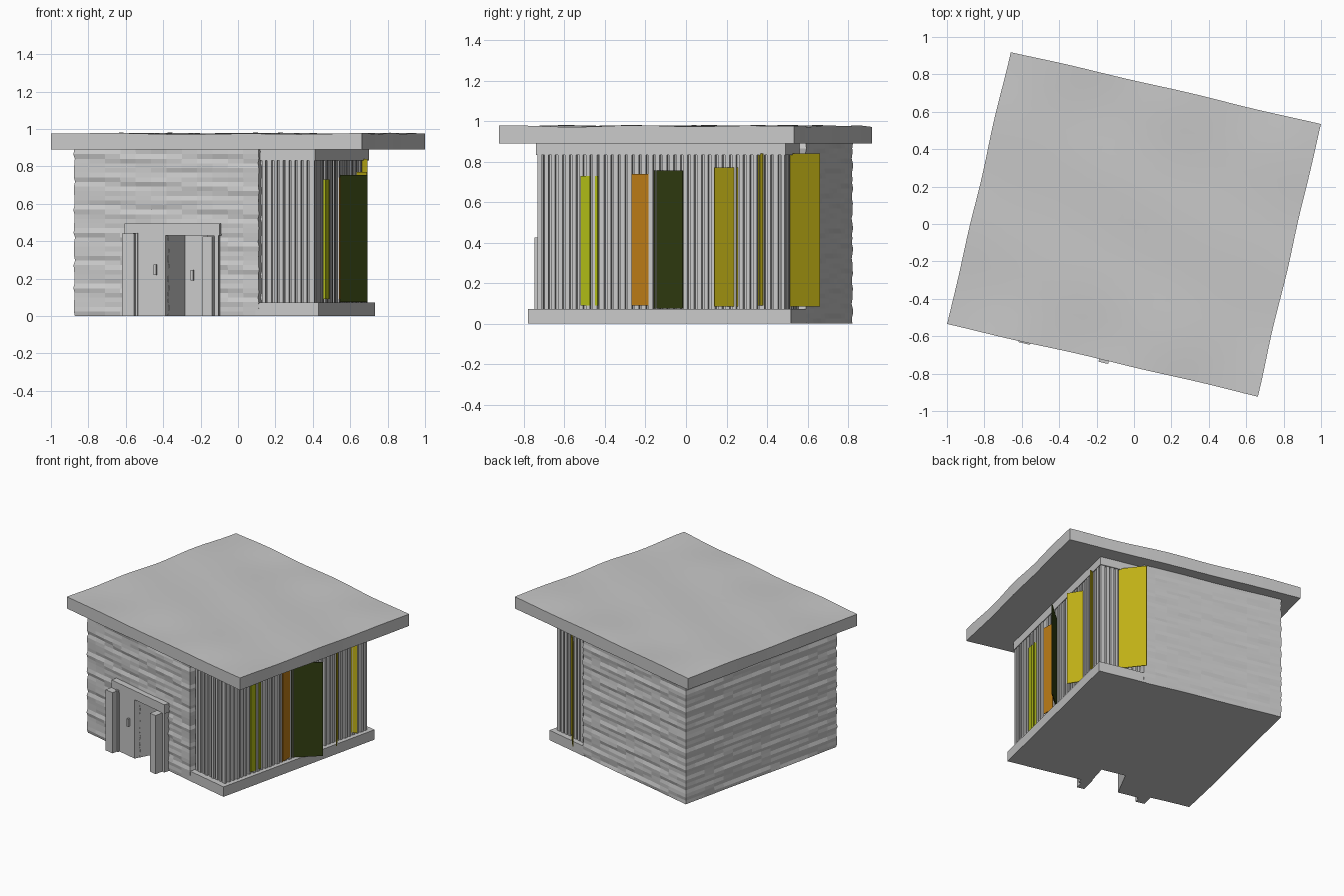
import bpy, bmesh, math, random
from mathutils import Matrix, Vector

if "Cube" in bpy.data.objects:
    bpy.data.objects.remove(bpy.data.objects["Cube"])

random.seed(4)
TURN = Matrix.Rotation(math.radians(-13.1), 4, 'Z')   # the whole building is turned on its plot


def material(name, rgb):
    m = bpy.data.materials.new(name)
    m.diffuse_color = (*rgb, 1)
    m.use_nodes = True
    m.node_tree.nodes["Principled BSDF"].inputs["Base Color"].default_value = m.diffuse_color
    return m


GREY = material("plaster_grey", (0.58, 0.58, 0.58))
LIME = material("lime", (0.42, 0.48, 0.008))
ORANGE = material("orange", (0.50, 0.20, 0.008))
GREEN = material("dark_green", (0.033, 0.050, 0.006))
YELLOW = material("yellow", (0.52, 0.43, 0.008))


def finish(name, bm, mat, smooth=False):
    bmesh.ops.recalc_face_normals(bm, faces=bm.faces)
    bm.transform(TURN)
    me = bpy.data.meshes.new(name)
    bm.to_mesh(me)
    bm.free()
    ob = bpy.data.objects.new(name, me)
    bpy.context.collection.objects.link(ob)
    me.materials.append(mat)
    if smooth:
        bpy.ops.object.select_all(action='DESELECT')
        ob.select_set(True)
        bpy.context.view_layer.objects.active = ob
        bpy.ops.object.shade_smooth_by_angle(angle=math.radians(35))
    return ob


def add_box(bm, u0, u1, v0, v1, z0, z1):
    m = Matrix.Translation(((u0 + u1) / 2, (v0 + v1) / 2, (z0 + z1) / 2)) \
        @ Matrix.Diagonal((u1 - u0, v1 - v0, z1 - z0, 1))
    bmesh.ops.create_cube(bm, size=1, matrix=m)


def box(name, *dims, mat=GREY):
    bm = bmesh.new()
    add_box(bm, *dims)
    return finish(name, bm, mat)


def add_prism(bm, pts, z0, z1):
    face = bm.faces.new([bm.verts.new((u, v, z0)) for u, v in pts])
    r = bmesh.ops.extrude_face_region(bm, geom=[face])
    for e in r["geom"]:
        if isinstance(e, bmesh.types.BMVert):
            e.co.z = z1


def sliced_box(dims, counts):
    """Box cut into a regular grid along each axis."""
    bm = bmesh.new()
    add_box(bm, *dims)
    for axis, n in enumerate(counts):
        lo, hi = dims[axis * 2], dims[axis * 2 + 1]
        no = Vector([1.0 if i == axis else 0.0 for i in range(3)])
        for k in range(1, n):
            bmesh.ops.bisect_plane(bm, geom=bm.verts[:] + bm.edges[:] + bm.faces[:],
                                   plane_co=no * (lo + (hi - lo) * k / n), plane_no=no)
    bm.normal_update()
    return bm


# Solid hall with gently furrowed walls
bm = sliced_box((-0.745, 0.267, -0.662, 0.67, 0, 0.89), (12, 16, 36))
for v in bm.verts:
    n = Vector((v.normal.x, v.normal.y, 0))
    s = v.co.x * 1.3 - v.co.y
    v.co += n * 0.0028 * (math.sin(v.co.z * 105 + 1.5 * math.sin(s * 7)) + math.sin(v.co.z * 61 + s * 5))
hall = finish("hall_walls", bm, GREY)

# Entrance recess cut from the hall
bm = bmesh.new()
add_prism(bm, [(-0.247, -0.74), (-0.18, -0.48), (-0.005, -0.48), (-0.018, -0.74)], -0.1, 0.43)
cutter = finish("recess_cutter", bm, GREY)
cutter.hide_render = True
cutter.hide_viewport = True
mod = hall.modifiers.new("recess", 'BOOLEAN')
mod.operation = 'DIFFERENCE'
mod.solver = 'EXACT'
mod.object = cutter

# Roof slab with slightly uneven edges
bm = sliced_box((-0.852, 0.852, -0.747, 0.747, 0.89, 0.975), (24, 22, 1))
for v in bm.verts:
    w = math.sin(v.co.x * 9 + 2 * math.sin(v.co.y * 4)) + math.sin(v.co.y * 11 + v.co.x * 3)
    if v.co.z > 0.93:
        v.co.z += 0.0025 * w
    v.co += Vector((v.normal.x, v.normal.y, 0)) * 0.0025 * w
finish("roof", bm, GREY, True)

# Plinth and top beam of the slatted wing
box("plinth", 0.25, 0.596, -0.662, 0.67, 0, 0.072)
box("top_beam", 0.25, 0.57, -0.628, 0.638, 0.832, 0.892)
box("wing_core", 0.25, 0.540, -0.596, 0.606, 0.07, 0.84)

# Vertical slats on the three outer sides of the wing
bm = bmesh.new()
n = 36
for i in range(n):
    v = -0.612 + 1.234 * i / (n - 1)
    w = random.uniform(0.009, 0.012)
    out = 0.566 + random.uniform(-0.003, 0.003)
    add_box(bm, 0.535, out, v - w, v + w, 0.07, 0.835)
for i in range(9):
    u = 0.285 + 0.0325 * i
    for side in (-1, 1):
        w = random.uniform(0.009, 0.012)
        a, b = sorted((side * 0.60 + 0.005, side * (0.628 + random.uniform(-0.003, 0.003)) + 0.005))
        add_box(bm, u - w, u + w, a, b, 0.07, 0.835)
finish("slats", bm, GREY)


# Coloured upright fins, each given by two ground points
def fin(name, p, q, z0, z1, mat):
    inv = TURN.inverted()
    a, b = inv @ Vector((*p, 0)), inv @ Vector((*q, 0))
    d = (b - a).normalized()
    s = Vector((-d.y, d.x, 0)) * 0.003
    bm = bmesh.new()
    add_prism(bm, [(c.x, c.y) for c in (a - s, b - s, b + s, a + s)], z0, z1)
    finish(name, bm, mat)


box("lime_panel_wide", 0.555, 0.574, -0.400, -0.354, 0.09, 0.73, mat=LIME)
box("lime_panel_narrow", 0.555, 0.574, -0.329, -0.314, 0.09, 0.73, mat=LIME)
fin("orange_fin", (0.545, -0.27), (0.542, -0.185), 0.09, 0.74, ORANGE)
fin("green_fin", (0.53, -0.155), (0.69, -0.015), 0.075, 0.755, GREEN)
fin("yellow_fin_side", (0.69, 0.14), (0.62, 0.255), 0.085, 0.77, YELLOW)
fin("yellow_fin_thin", (0.63, 0.357), (0.692, 0.38), 0.09, 0.84, YELLOW)
fin("yellow_fin_back", (0.56, 0.51), (0.445, 0.66), 0.085, 0.84, YELLOW)

# Entrance: posts, lintel, closed door leaf and handles
box("left_post", -0.46, -0.395, -0.755, -0.65, 0, 0.44)
box("left_post_trim", -0.41, -0.385, -0.715, -0.65, 0, 0.445)
box("right_post", -0.018, 0.035, -0.76, -0.64, 0, 0.425)
box("right_post_trim", 0.03, 0.055, -0.70, -0.65, 0, 0.43)
box("lintel", -0.46, 0.062, -0.705, -0.65, 0.43, 0.495)
bm = bmesh.new()
add_prism(bm, [(-0.39, -0.70), (-0.236, -0.70), (-0.227, -0.655), (-0.39, -0.655)], 0, 0.432)
finish("door_leaf", bm, GREY)
box("left_door_handle", -0.297, -0.283, -0.718, -0.69, 0.22, 0.275)
box("right_door_handle", -0.145, -0.131, -0.498, -0.47, 0.19, 0.245)
